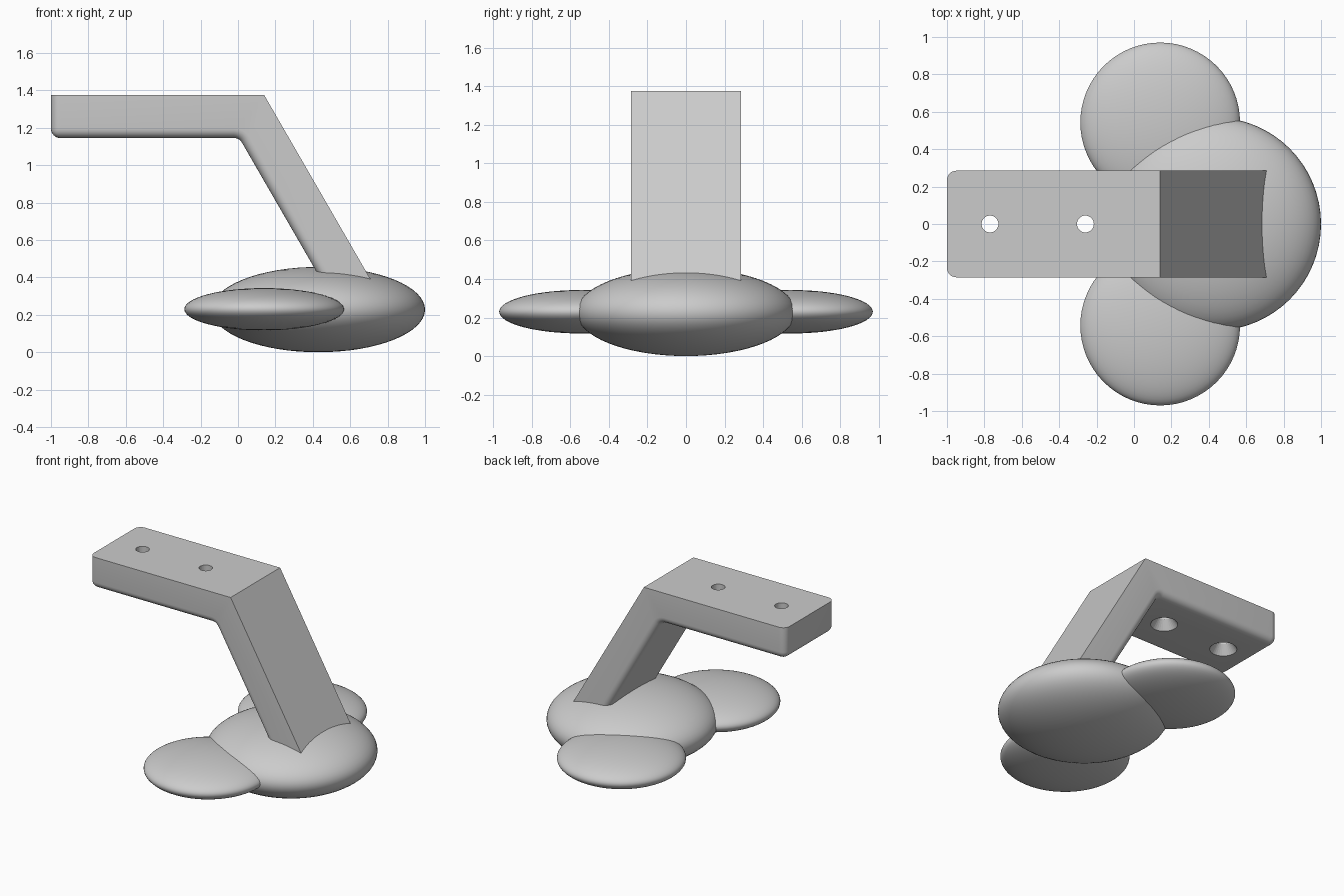
import bpy, bmesh, math
from mathutils import Vector

cube = bpy.data.objects.get("Cube")
if cube:
    bpy.data.objects.remove(cube, do_unlink=True)

grey = bpy.data.materials.new("light_grey")
grey.use_nodes = True
grey.diffuse_color = (0.6, 0.6, 0.6, 1)
grey.node_tree.nodes["Principled BSDF"].inputs["Base Color"].default_value = (0.6, 0.6, 0.6, 1)


def add_object(name, bm):
    bmesh.ops.recalc_face_normals(bm, faces=bm.faces[:])
    mesh = bpy.data.meshes.new(name)
    bm.to_mesh(mesh)
    bm.free()
    mesh.materials.append(grey)
    obj = bpy.data.objects.new(name, mesh)
    bpy.context.collection.objects.link(obj)
    return obj


def smooth(obj, angle):
    bpy.ops.object.select_all(action='DESELECT')
    obj.select_set(True)
    bpy.context.view_layer.objects.active = obj
    bpy.ops.object.shade_smooth_by_angle(angle=math.radians(angle))


def ellipsoid(name, centre, radii):
    bm = bmesh.new()
    bmesh.ops.create_uvsphere(bm, u_segments=64, v_segments=32, radius=1)
    for v in bm.verts:
        v.co = Vector(c + r * p for c, r, p in zip(centre, radii, v.co))
    smooth(add_object(name, bm), 60)


# Flattened body with a thinner lobe on each side
ellipsoid("body", (0.43, 0, 0.228), (0.57, 0.57, 0.228))
for side, name in ((1, "back_lobe"), (-1, "front_lobe")):
    ellipsoid(name, (0.14, side * 0.543, 0.23), (0.427, 0.427, 0.113))

# Bent arm: flat mounting plate and sloping strut from one side profile
HALF, TOP, UNDER, LEAN, END = 0.285, 1.375, 1.145, math.tan(math.radians(30)), 0.25
bend = Vector((0.007, UNDER))
down = Vector((LEAN, -1)).normalized()
start, stop = bend + Vector((-0.03, 0)), bend + down * 0.03
fillet = [start * (1 - t) ** 2 + bend * 2 * t * (1 - t) + stop * t * t
          for t in (i / 5 for i in range(6))]
profile = [(-1, TOP), (-1, UNDER), *fillet,
           (bend.x + LEAN * (UNDER - END), END),
           (0.14 + LEAN * (TOP - END), END), (0.14, TOP)]
bm = bmesh.new()
face = bm.faces.new([bm.verts.new((p[0], -HALF, p[1])) for p in profile])
sweep = bmesh.ops.extrude_face_region(bm, geom=[face])["geom"]
bmesh.ops.translate(bm, vec=(0, 2 * HALF, 0),
                    verts=[g for g in sweep if isinstance(g, bmesh.types.BMVert)])
bmesh.ops.recalc_face_normals(bm, faces=bm.faces[:])


# Round the underside rim and the upright corners of the free end
def is_rounded(edge):
    a, b = (v.co for v in edge.verts)
    mid = (a + b) / 2
    if mid.x < -0.999:
        return mid.z < TOP - 0.01
    inner_line = min(UNDER, UNDER - (mid.x - bend.x) / LEAN)
    return abs(a.y - b.y) < 0.01 and abs(mid.z - inner_line) < 0.04


bmesh.ops.bevel(bm, geom=[e for e in bm.edges if is_rounded(e)], offset=0.05,
                segments=6, profile=0.5, affect='EDGES', clamp_overlap=False)
arm = add_object("arm", bm)

# Countersunk screw holes
for i, x in enumerate((-0.77, -0.26)):
    bm = bmesh.new()
    rings = []
    for radius, z in ((0.1, UNDER - 0.01), (0.09, UNDER), (0.045, UNDER + 0.065), (0.045, TOP + 0.1)):
        rings.append([bm.verts.new((x + radius * math.cos(a), radius * math.sin(a), z))
                      for a in (math.tau * k / 32 for k in range(32))])
    for low, high in zip(rings, rings[1:]):
        for k in range(32):
            n = (k + 1) % 32
            bm.faces.new((low[k], low[n], high[n], high[k]))
    bm.faces.new(rings[0])
    bm.faces.new(rings[-1])
    cutter = add_object(f"screw_hole_cutter_{i + 1}", bm)
    cutter.hide_render = True
    cutter.hide_set(True)
    cut = arm.modifiers.new(f"screw_hole_{i + 1}", 'BOOLEAN')
    cut.operation, cut.solver, cut.object = 'DIFFERENCE', 'EXACT', cutter
smooth(arm, 25)
